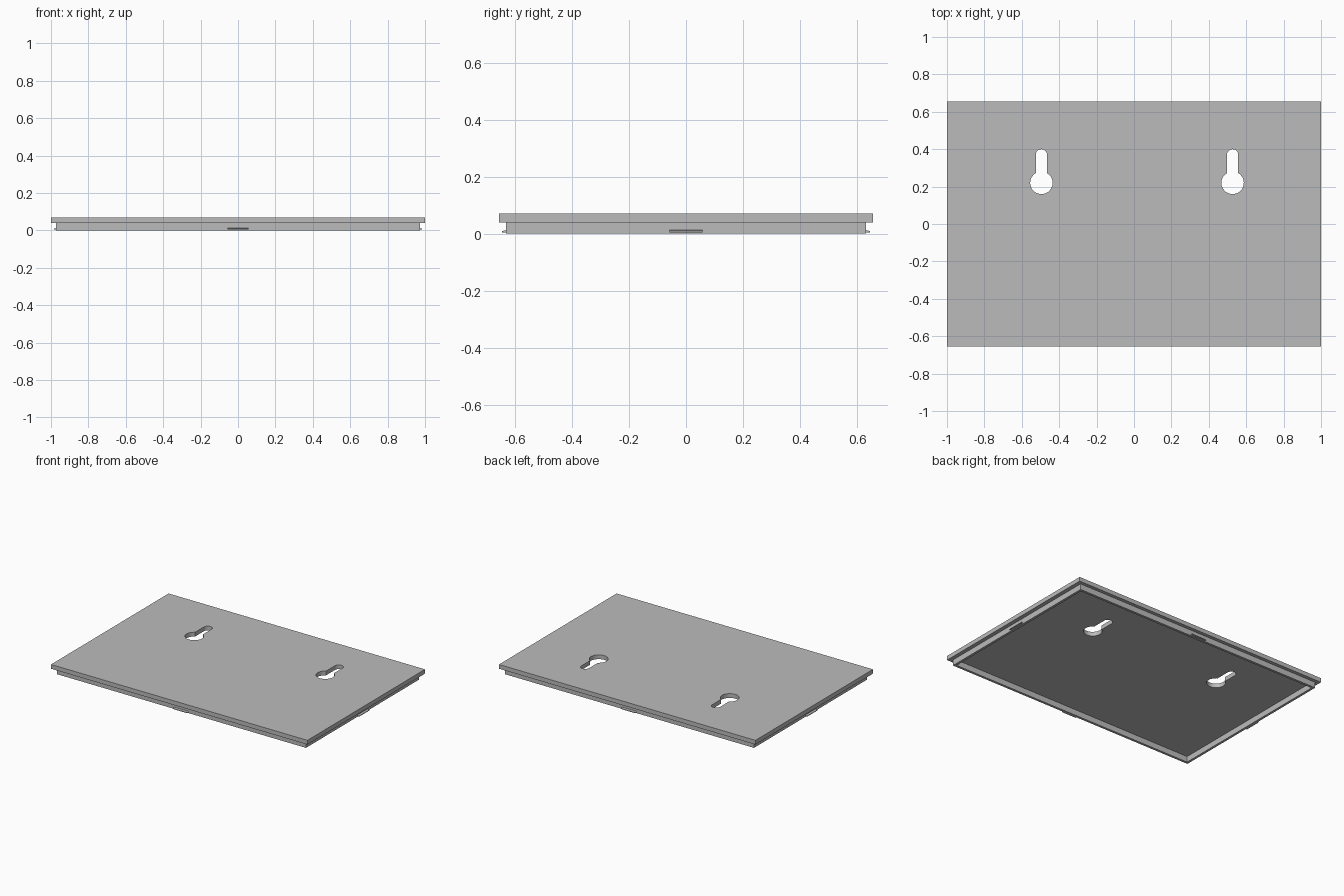
import bpy, bmesh
from math import sin, cos, pi, asin

if "Cube" in bpy.data.objects:
    bpy.data.objects.remove(bpy.data.objects["Cube"])

grey = bpy.data.materials.new("plain grey")
grey.use_nodes = True
colour = (0.5, 0.5, 0.5, 1)
grey.diffuse_color = colour
grey.node_tree.nodes["Principled BSDF"].inputs["Base Color"].default_value = colour


def prism(name, outline, z0, z1):
    """Extrude a flat outline between two heights."""
    bm = bmesh.new()
    face = bm.faces.new([bm.verts.new((x, y, z0)) for x, y in outline])
    out = bmesh.ops.extrude_face_region(bm, geom=[face])["geom"]
    top = [v for v in out if isinstance(v, bmesh.types.BMVert)]
    bmesh.ops.translate(bm, verts=top, vec=(0, 0, z1 - z0))
    bmesh.ops.recalc_face_normals(bm, faces=bm.faces)
    mesh = bpy.data.meshes.new(name)
    bm.to_mesh(mesh)
    bm.free()
    mesh.materials.append(grey)
    obj = bpy.data.objects.new(name, mesh)
    bpy.context.collection.objects.link(obj)
    return obj


def rect(hx, hy):
    return [(-hx, -hy), (hx, -hy), (hx, hy), (-hx, hy)]


def cut(obj, cutter):
    """Subtract the cutter and throw it away."""
    mod = obj.modifiers.new("cut", "BOOLEAN")
    mod.operation = "DIFFERENCE"
    mod.solver = "EXACT"
    mod.object = cutter
    bpy.context.view_layer.objects.active = obj
    bpy.ops.object.modifier_apply(modifier=mod.name)
    bpy.data.objects.remove(cutter)


def arc(cx, cy, r, a0, a1, n):
    return [(cx + r * cos(a0 + (a1 - a0) * i / n),
             cy + r * sin(a0 + (a1 - a0) * i / n)) for i in range(n + 1)]


def keyhole(cx, cy):
    """Round hole with a narrow slot rising towards the back."""
    big, small, rise = 0.06, 0.03, 0.15
    half = asin(small / big)
    return (arc(cx, cy, big, pi / 2 + half, 2.5 * pi - half, 32)
            + arc(cx, cy + rise, small, 0, pi, 16))


# Top plate with two hanging holes
plate = prism("top_plate", rect(1, 0.655), 0.04, 0.07)
for x in (-0.495, 0.527):
    cut(plate, prism("keyhole_cutter", keyhole(x, 0.22), 0, 0.2))

# Inset rim under the plate
rim = prism("lower_rim", rect(0.972, 0.631), 0, 0.041)
cut(rim, prism("rim_cutter", rect(0.955, 0.614), -0.1, 0.1))

# Small snap tabs, one in the middle of each rim side
for name, reach, turn in (("front", 0.631, 0), ("left", 0.972, pi / 2),
                          ("back", 0.631, pi), ("right", 0.972, -pi / 2)):
    y0, y1 = -reach - 0.013, -reach + 0.005
    outline = [(-0.057, y0), (0.057, y0), (0.057, y1), (-0.057, y1)]
    tab = prism(name + "_snap_tab", outline, 0.004, 0.014)
    for v in tab.data.vertices:
        if v.co.y < -reach and v.co.z > 0.01:
            v.co.z = 0.009
    tab.rotation_euler.z = turn
